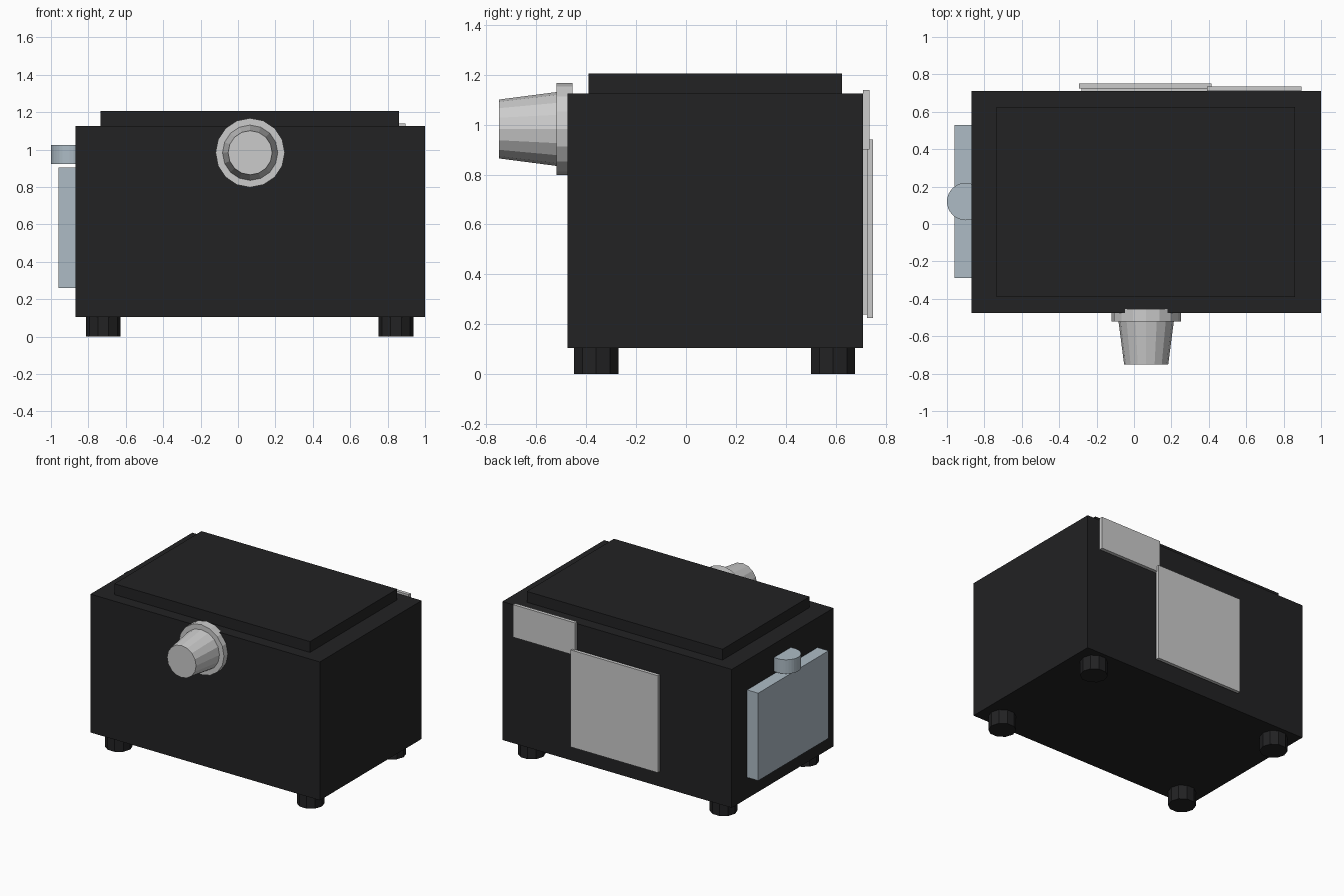
import bpy, bmesh
from math import sin, cos, tau

if "Cube" in bpy.data.objects:
    bpy.data.objects.remove(bpy.data.objects["Cube"])


def material(name, rgb):
    m = bpy.data.materials.new(name)
    m.diffuse_color = (*rgb, 1)
    m.use_nodes = True
    m.node_tree.nodes["Principled BSDF"].inputs["Base Color"].default_value = m.diffuse_color
    return m


BLACK = material("black_plastic", (0.016, 0.016, 0.017))
BLUE = material("pale_blue", (0.42, 0.50, 0.56))


def finish(name, bm, mat):
    bmesh.ops.recalc_face_normals(bm, faces=bm.faces)
    me = bpy.data.meshes.new(name)
    bm.to_mesh(me)
    bm.free()
    ob = bpy.data.objects.new(name, me)
    bpy.context.collection.objects.link(ob)
    if mat:
        me.materials.append(mat)
    return ob


def box(name, x, y, z, mat=None):
    bm = bmesh.new()
    bmesh.ops.create_cube(bm, size=1)
    for v in bm.verts:
        v.co = [(a + b) / 2 + c * (b - a) for (a, b), c in zip((x, y, z), v.co)]
    return finish(name, bm, mat)


def lathe(name, centre, sides, profile, axis="z", mat=None):
    """Capped solid from (radius, position along axis) pairs."""
    bm = bmesh.new()
    rings = []
    for r, h in profile:
        ring = []
        for i in range(sides):
            u, w = r * cos(tau * i / sides), r * sin(tau * i / sides)
            co = (u, w, h) if axis == "z" else (u, h, w)
            ring.append(bm.verts.new([a + b for a, b in zip(centre, co)]))
        rings.append(ring)
    for a, b in zip(rings, rings[1:]):
        for i in range(sides):
            j = (i + 1) % sides
            bm.faces.new((a[i], a[j], b[j], b[i]))
    bm.faces.new(rings[0])
    bm.faces.new(rings[-1])
    return finish(name, bm, mat)


# Casing and raised lid
box("casing", (-0.87, 1.0), (-0.475, 0.71), (0.105, 1.125), BLACK)
box("lid", (-0.735, 0.86), (-0.39, 0.625), (1.125, 1.205), BLACK)

# Four ten-sided feet
for sx, x in (("left", -0.72), ("right", 0.845)):
    for sy, y in (("front", -0.36), ("back", 0.59)):
        lathe(f"{sy}_{sx}_foot", (x, y, 0), 10, [(0.093, 0), (0.093, 0.105)], mat=BLACK)

# Front knob: flange and tapered barrel
lathe("front_knob", (0.065, 0, 0.983), 16,
      [(0.185, -0.455), (0.185, -0.52), (0.148, -0.52), (0.118, -0.75)], axis="y")

# Back plates
box("upper_back_plate", (0.39, 0.895), (0.71, 0.735), (0.90, 1.14))
box("back_panel_mount", (-0.28, 0.40), (0.71, 0.725), (0.24, 0.925))
box("back_panel", (-0.295, 0.415), (0.725, 0.75), (0.225, 0.94))

# Left side panel with round button above it
box("side_panel", (-0.96, -0.87), (-0.29, 0.53), (0.26, 0.905), BLUE)
lathe("side_button", (-0.90, 0.12, 0), 32, [(0.10, 0.922), (0.10, 1.025)], mat=BLUE)
